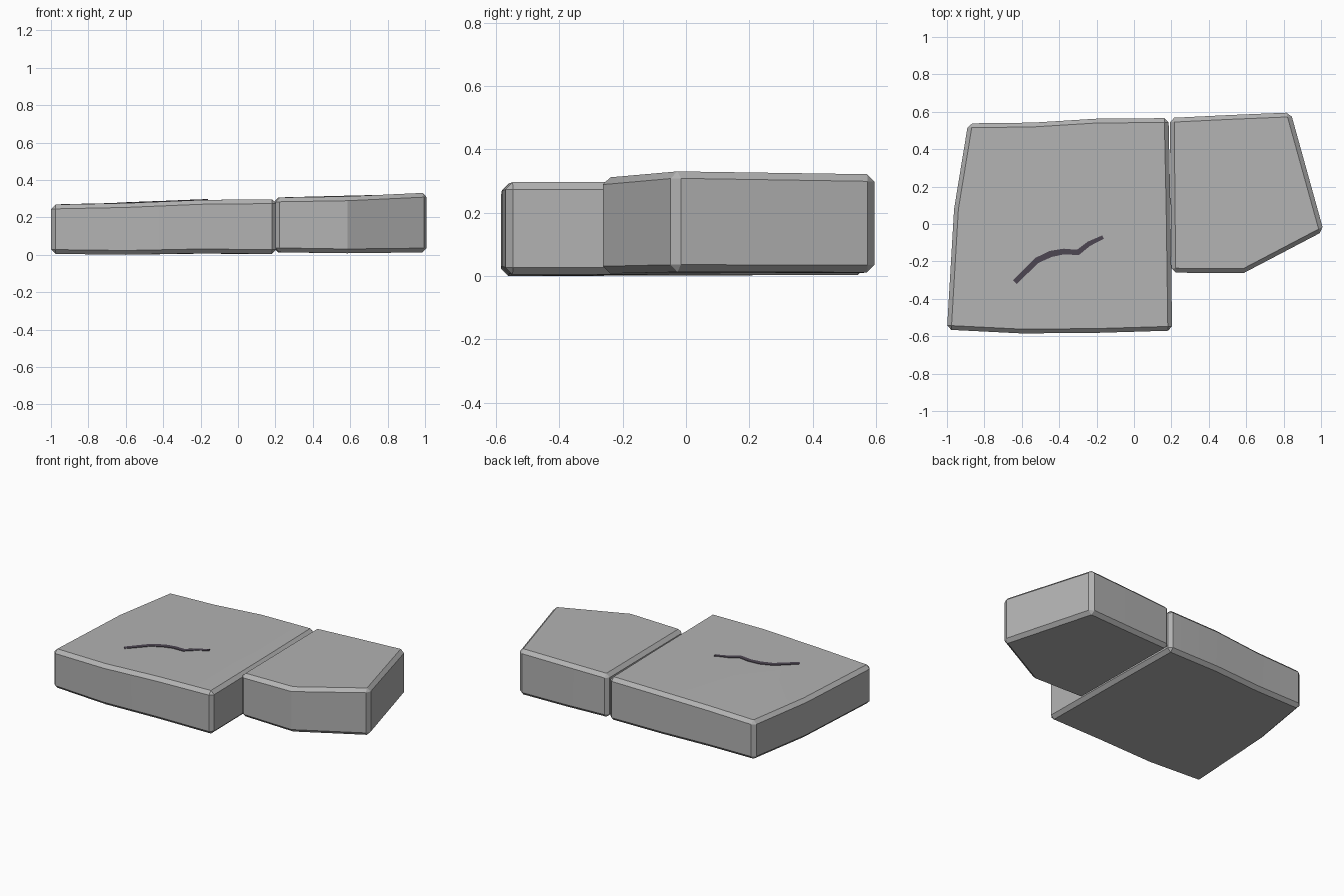
import bpy
import bmesh
import math

if "Cube" in bpy.data.objects:
    bpy.data.objects.remove(bpy.data.objects["Cube"])


def material(name, rgb):
    m = bpy.data.materials.new(name)
    m.diffuse_color = (*rgb, 1)
    m.use_nodes = True
    m.node_tree.nodes["Principled BSDF"].inputs["Base Color"].default_value = m.diffuse_color
    return m


stone = material("grey stone", (0.45, 0.45, 0.45))
dark = material("dark crack", (0.075, 0.062, 0.085))


def finish(bm, name, mat):
    bmesh.ops.recalc_face_normals(bm, faces=bm.faces)
    me = bpy.data.meshes.new(name)
    bm.to_mesh(me)
    bm.free()
    ob = bpy.data.objects.new(name, me)
    bpy.context.collection.objects.link(ob)
    me.materials.append(mat)
    return ob


def slab(name, columns):
    """Closed block from columns of (x, y, top z, bottom z) points, front to back."""
    bm = bmesh.new()
    top = [[bm.verts.new((x, y, t)) for x, y, t, b in c] for c in columns]
    bot = [[bm.verts.new((x, y, b)) for x, y, t, b in c] for c in columns]
    n, m = len(columns), len(columns[0])
    for i in range(n - 1):
        for j in range(m - 1):
            for g in (top, bot):
                bm.faces.new((g[i][j], g[i + 1][j], g[i + 1][j + 1], g[i][j + 1]))
    # outer walls around the rim
    rim = [(i, 0) for i in range(n)] + [(n - 1, j) for j in range(1, m)]
    rim += [(i, m - 1) for i in range(n - 2, -1, -1)] + [(0, j) for j in range(m - 2, 0, -1)]
    for (a, b), (c, d) in zip(rim, rim[1:] + rim[:1]):
        bm.faces.new((bot[a][b], bot[c][d], top[c][d], top[a][b]))
    ob = finish(bm, name, stone)
    # worn, chamfered edges
    bev = ob.modifiers.new("chamfer", 'BEVEL')
    bev.width = 0.023
    bev.segments = 1
    bev.limit_method = 'ANGLE'
    bev.angle_limit = math.radians(35)
    bpy.context.view_layer.objects.active = ob
    ob.select_set(True)
    bpy.ops.object.modifier_apply(modifier=bev.name)
    bpy.ops.object.shade_smooth_by_angle(angle=math.radians(20))
    ob.select_set(False)
    return ob


# large paving block
slab("large_slab", [
    [(-1.0, -0.565, 0.268, 0.005), (-0.962, 0.08, 0.270, 0.005), (-0.887, 0.538, 0.268, 0.005)],
    [(-0.6, -0.585, 0.276, 0.0), (-0.6, 0.08, 0.278, 0.002), (-0.54, 0.542, 0.278, 0.004)],
    [(-0.2, -0.582, 0.293, 0.008), (-0.2, 0.08, 0.293, 0.006), (-0.2, 0.563, 0.293, 0.006)],
    [(0.204, -0.57, 0.297, 0.004), (0.195, 0.08, 0.297, 0.004), (0.185, 0.566, 0.297, 0.004)],
])

# smaller five-sided block
slab("small_slab", [
    [(0.2, -0.26, 0.306, 0.014), (0.192, 0.567, 0.306, 0.012)],
    [(0.585, -0.263, 0.312, 0.008), (0.5, 0.582, 0.314, 0.01)],
    [(1.014, -0.038, 0.332, 0.013), (0.838, 0.596, 0.322, 0.012)],
])


# thin wavy crack lying on the large block
path = [(-0.637, -0.31), (-0.52, -0.195), (-0.445, -0.16), (-0.375, -0.147),
        (-0.3, -0.152), (-0.24, -0.105), (-0.165, -0.07)]
widths = [0.028, 0.032, 0.034, 0.03, 0.03, 0.026, 0.02]
bm = bmesh.new()
pairs = []
for k, ((x, y), w) in enumerate(zip(path, widths)):
    x0, y0 = path[max(k - 1, 0)]
    x1, y1 = path[min(k + 1, len(path) - 1)]
    d = math.hypot(x1 - x0, y1 - y0)
    nx, ny = -(y1 - y0) / d * w / 2, (x1 - x0) / d * w / 2
    z = 0.2772 + (x + 0.6) * 0.04
    pairs.append([bm.verts.new((x + s * nx, y + s * ny, z + h))
                  for s, h in ((-1, -0.003), (1, -0.003), (1, 0.003), (-1, 0.003))])
for a, b in zip(pairs, pairs[1:]):
    for i in range(4):
        j = (i + 1) % 4
        bm.faces.new((a[i], a[j], b[j], b[i]))
bm.faces.new(pairs[0])
bm.faces.new(pairs[-1])
finish(bm, "crack", dark)
